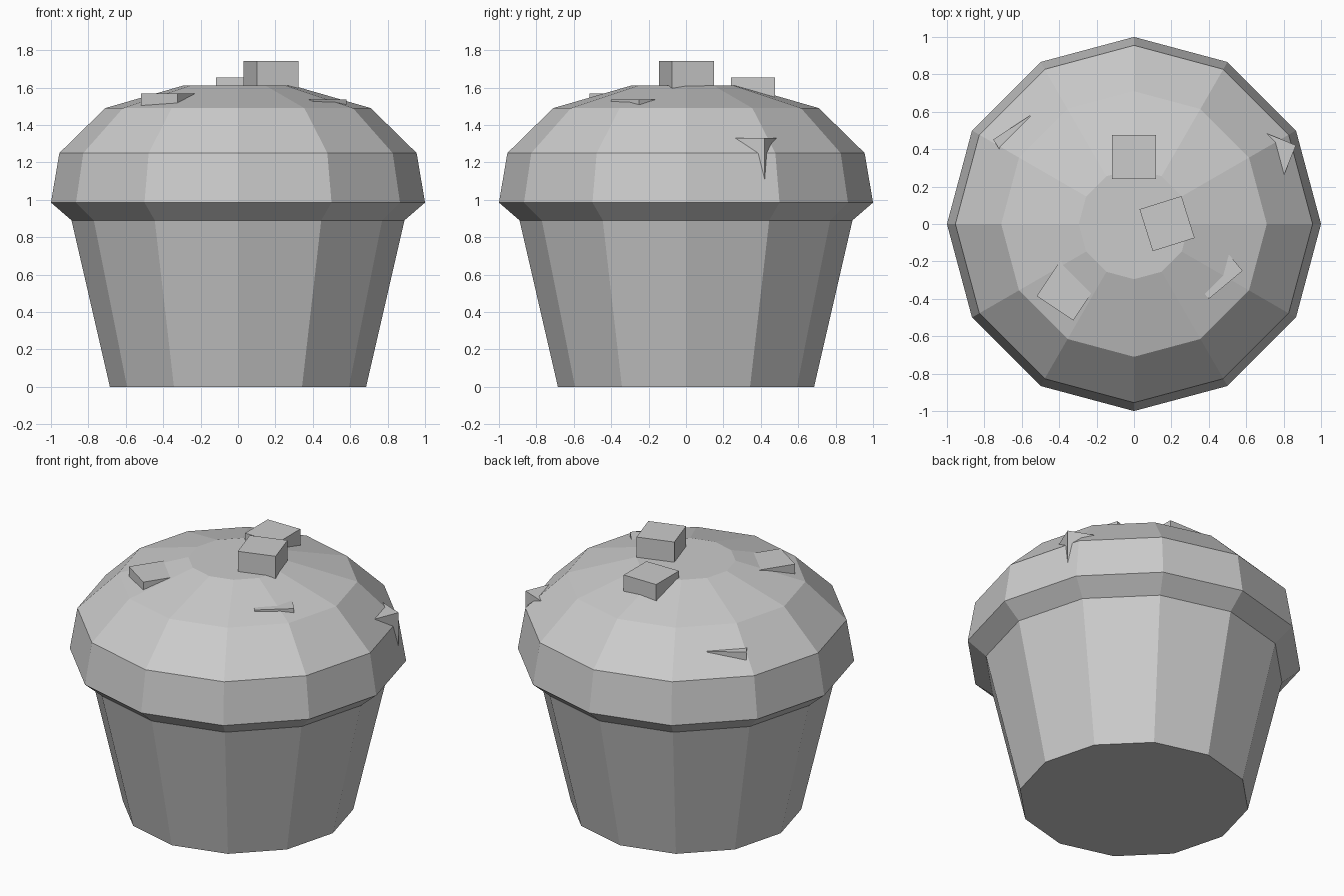
import bpy
import bmesh
from math import cos, sin, pi, radians

SIDES = 12
CHUNK = 0.235

cube = bpy.data.objects.get("Cube")
if cube:
    bpy.data.objects.remove(cube, do_unlink=True)

grey = bpy.data.materials.new("plain grey")
grey.use_nodes = True
colour = (0.6, 0.6, 0.6, 1)
grey.diffuse_color = colour
grey.node_tree.nodes["Principled BSDF"].inputs["Base Color"].default_value = colour


def finish(name, bm):
    bmesh.ops.recalc_face_normals(bm, faces=bm.faces)
    mesh = bpy.data.meshes.new(name)
    bm.to_mesh(mesh)
    bm.free()
    mesh.materials.append(grey)
    obj = bpy.data.objects.new(name, mesh)
    bpy.context.collection.objects.link(obj)
    return obj


def lathe(name, profile):
    """Closed faceted solid from (radius, height) rings."""
    bm = bmesh.new()
    rings = []
    for r, z in profile:
        angles = [2 * pi * i / SIDES for i in range(SIDES)]
        rings.append([bm.verts.new((r * cos(a), r * sin(a), z)) for a in angles])
    for low, high in zip(rings, rings[1:]):
        for i in range(SIDES):
            j = (i + 1) % SIDES
            bm.faces.new((low[i], low[j], high[j], high[i]))
    bm.faces.new(rings[0])
    bm.faces.new(rings[-1])
    return finish(name, bm)


def chunk(name, x, y, top, turn):
    """Cube sunk into the dome, placed by the height of its top."""
    bm = bmesh.new()
    bmesh.ops.create_cube(bm, size=CHUNK)
    obj = finish(name, bm)
    obj.location = (x, y, top - CHUNK / 2)
    obj.rotation_euler.z = radians(turn)


# Tapered paper cup and overhanging domed cake top
lathe("wrapper", [(0.685, 0), (0.89, 0.89)])
lathe("cake_top", [(0.89, 0.89), (1.0, 0.985), (0.955, 1.25),
                   (0.71, 1.49), (0.295, 1.61)])

# Chunks baked into the top
chunk("crown_chunk", 0.177, 0.002, 1.742, 17.5)
chunk("back_chunk", 0, 0.358, 1.655, 0)
chunk("front_right_chunk", -0.357, -0.352, 1.568, -33.7)
chunk("front_left_chunk", 0.415, -0.235, 1.536, 39.8)
chunk("back_right_chunk", -0.591, 0.417, 1.375, 33)
chunk("back_left_chunk", 0.713, 0.356, 1.33, -22)
